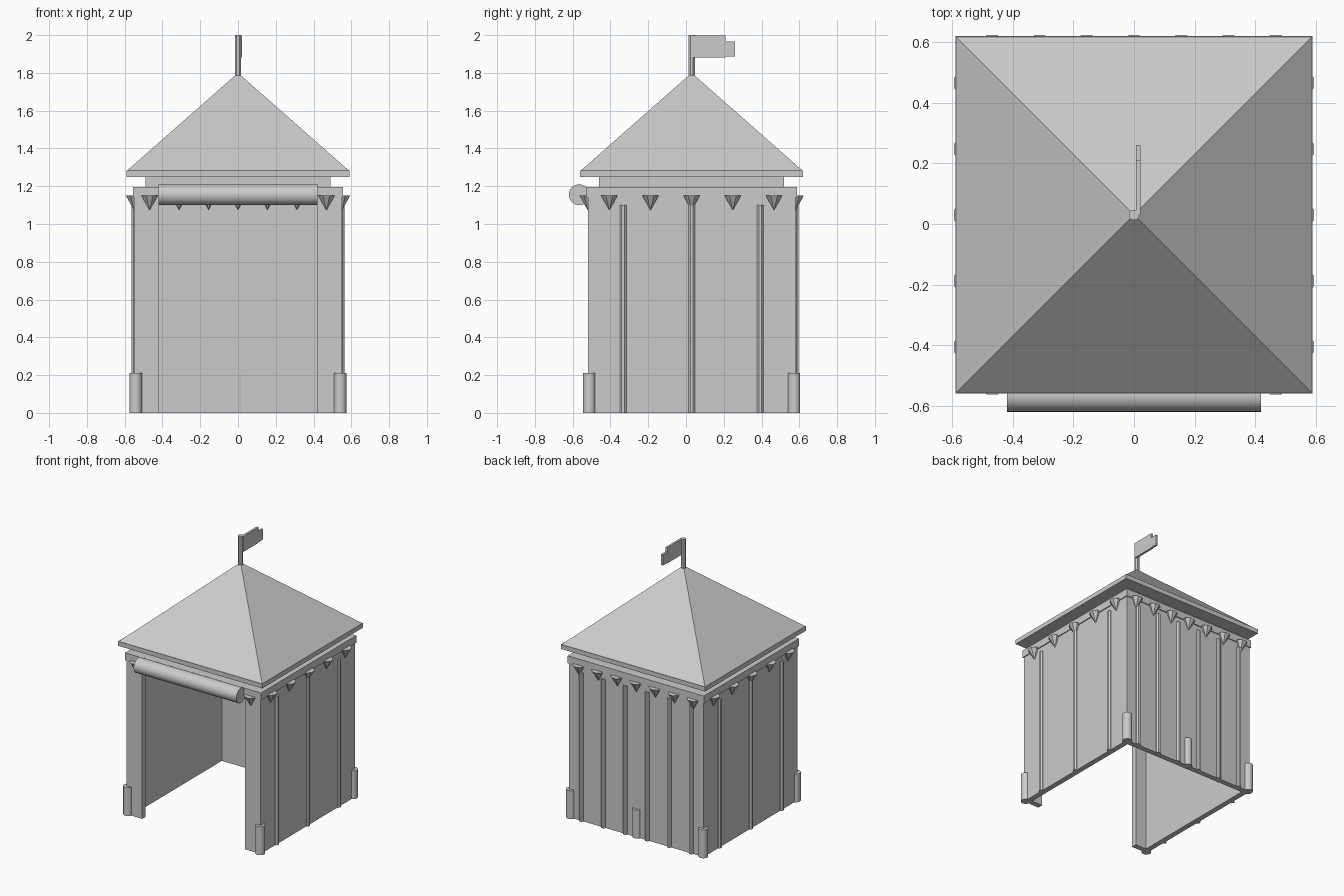
import bpy, bmesh, math
from mathutils import Matrix

cube = bpy.data.objects.get("Cube")
if cube:
    bpy.data.objects.remove(cube, do_unlink=True)

CY = 0.03      # centre of the tent along y
HALF = 0.55    # half width of the walls

canvas = bpy.data.materials.new("plain_grey")
canvas.use_nodes = True
GREY = (0.6, 0.6, 0.6, 1)
canvas.diffuse_color = GREY
canvas.node_tree.nodes["Principled BSDF"].inputs["Base Color"].default_value = GREY


def finish(bm, name, smooth=False):
    bmesh.ops.recalc_face_normals(bm, faces=bm.faces)
    mesh = bpy.data.meshes.new(name)
    bm.to_mesh(mesh)
    bm.free()
    mesh.materials.append(canvas)
    ob = bpy.data.objects.new(name, mesh)
    bpy.context.collection.objects.link(ob)
    if smooth:
        bpy.ops.object.select_all(action='DESELECT')
        ob.select_set(True)
        bpy.context.view_layer.objects.active = ob
        bpy.ops.object.shade_smooth_by_angle(angle=math.radians(40))
    return ob


def box(name, x, y, z):
    """Box from (min, max) pairs."""
    bm = bmesh.new()
    bmesh.ops.create_cube(bm, size=1)
    for v in bm.verts:
        v.co = [a + (b - a) * (c + 0.5) for (a, b), c in zip((x, y, z), v.co)]
    return finish(bm, name)


def square_slab(name, half, z0, z1):
    return box(name, (-half, half), (CY - half, CY + half), (z0, z1))


def column(name, x, y, z0, z1, r0, r1, sides=8, smooth=False):
    """Upright prism or cone with flats facing the axes."""
    bm = bmesh.new()
    place = Matrix.Translation((x, y, (z0 + z1) / 2)) @ Matrix.Rotation(math.pi / sides, 4, 'Z')
    bmesh.ops.create_cone(bm, cap_ends=True, segments=sides, radius1=r0,
                          radius2=r1, depth=z1 - z0, matrix=place)
    return finish(bm, name, smooth)


# Walls: one C-shaped outline with a doorway at the front
t, door = 0.04, 0.42
inner, front, back = HALF - t, CY - HALF, CY + HALF
right_half = [(door, front), (HALF, front), (HALF, back)]
inside = [(inner, back - t), (inner, front + t), (door, front + t)]
outline = right_half + [(-x, y) for x, y in reversed(right_half)]
outline += [(-x, y) for x, y in reversed(inside)] + inside
bm = bmesh.new()
floor = bm.faces.new([bm.verts.new((x, y, 0)) for x, y in outline])
top = bmesh.ops.extrude_face_region(bm, geom=[floor])
for v in top["geom"]:
    if isinstance(v, bmesh.types.BMVert):
        v.co.z = 1.15
finish(bm, "walls")

# Top band, collar and roof
square_slab("top_band", 0.557, 1.14, 1.195)
square_slab("collar", 0.49, 1.195, 1.25)
square_slab("eave", 0.59, 1.25, 1.283)
column("roof", 0, CY, 1.283, 1.8, 0.587 * math.sqrt(2), 0, sides=4)

# Rolled-up door flap
bm = bmesh.new()
bmesh.ops.create_cone(bm, cap_ends=True, segments=32, radius1=0.055, radius2=0.055,
                      depth=2 * door,
                      matrix=Matrix.Translation((0, -0.565, 1.155)) @ Matrix.Rotation(math.pi / 2, 4, 'Y'))
finish(bm, "rolled_door", True)

# Ribs along the back and the sides
for i in range(6):
    column("back_rib", (i - 2.5) * 0.18, back - 0.003, 0, 1.1, 0.019, 0.019)
for side in (-1, 1):
    for i in range(-1, 2):
        column("side_rib", side * (HALF - 0.003), CY + i * 0.363, 0, 1.1, 0.019, 0.019)

# Pointed trim hanging from the band
for i in range(-3, 4):
    for y in (front, back):
        column("trim_point", i * 0.156, y, 1.075, 1.15, 0.002, 0.047)
for i in range(-2, 3):
    for side in (-1, 1):
        column("trim_point", side * HALF, CY + i * 0.218, 1.075, 1.15, 0.002, 0.047)

# Ground pegs at the corners and the middle of the back
for x, y in [(s * 0.541, CY + d * 0.542) for s in (-1, 1) for d in (-1, 1)] + [(0, back - 0.01)]:
    column("ground_peg", x, y, 0, 0.21, 0.033, 0.033, sides=20, smooth=True)

# Flagpole and two-step flag
column("flagpole", 0, CY, 1.77, 2.0, 0.018, 0.018)
box("flag", (0.006, 0.022), (CY, 0.21), (1.882, 1.998))
box("flag_tail", (0.006, 0.022), (0.205, 0.26), (1.886, 1.965))
